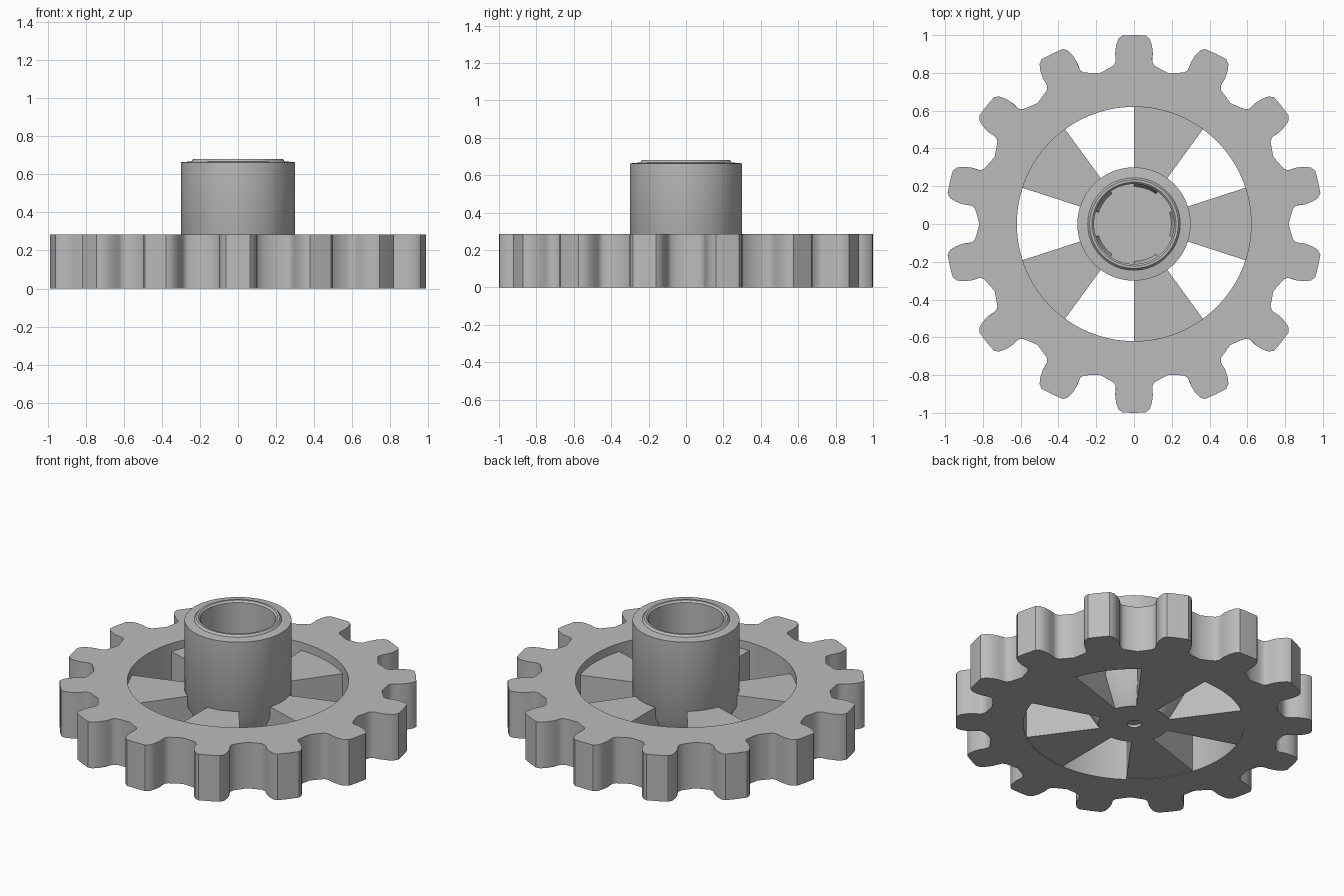
import bpy, bmesh, math
from math import sin, cos, pi, radians

cube = bpy.data.objects.get("Cube")
if cube:
    bpy.data.objects.remove(cube)

TEETH = 14
SPOKES = 5
RING_IN = 0.62
RING_TOP = 0.285
SPOKE_TOP = 0.235

grey = bpy.data.materials.new("plain_grey")
grey.use_nodes = True
colour = (0.5, 0.5, 0.5, 1)
grey.diffuse_color = colour
grey.node_tree.nodes["Principled BSDF"].inputs["Base Color"].default_value = colour


def finish(bm, name, bevel=0, segments=3, limit=50):
    """Turn a bmesh into a smooth-shaded object with optional rounded edges."""
    bmesh.ops.recalc_face_normals(bm, faces=bm.faces)
    mesh = bpy.data.meshes.new(name)
    bm.to_mesh(mesh)
    bm.free()
    mesh.materials.append(grey)
    ob = bpy.data.objects.new(name, mesh)
    bpy.context.collection.objects.link(ob)
    if bevel:
        mod = ob.modifiers.new("rounded_edges", "BEVEL")
        mod.width = bevel
        mod.segments = segments
        mod.limit_method = "ANGLE"
        mod.angle_limit = radians(limit)
    bpy.ops.object.select_all(action="DESELECT")
    ob.select_set(True)
    bpy.context.view_layer.objects.active = ob
    bpy.ops.object.shade_smooth_by_angle(angle=radians(35))
    return ob


# Toothed ring: half a tooth outline (sideways, radial), mirrored and repeated
half = [(0.062, 0.998), (0.083, 0.98), (0.095, 0.945), (0.1, 0.905), (0.096, 0.875),
        (0.098, 0.855), (0.109, 0.838), (0.13, 0.826), (0.182, 0.798)]
tooth = [(-s, r) for s, r in reversed(half)] + [(0, 1)] + half[:-1]
outer = []
for i in range(TEETH):
    a = pi / 2 - 2 * pi * i / TEETH
    for s, r in tooth:
        outer.append((r * cos(a) + s * sin(a), r * sin(a) - s * cos(a)))
count = len(outer)
start = pi / 2 + pi / TEETH
inner = [(RING_IN * cos(start - 2 * pi * k / count),
          RING_IN * sin(start - 2 * pi * k / count)) for k in range(count)]

bm = bmesh.new()
loops = [[bm.verts.new((x, y, z)) for x, y in ring]
         for ring, z in ((outer, 0), (outer, RING_TOP), (inner, RING_TOP), (inner, 0))]
for j in range(4):
    p, q = loops[j], loops[(j + 1) % 4]
    for k in range(count):
        n = (k + 1) % count
        bm.faces.new((p[k], p[n], q[n], q[k]))
finish(bm, "toothed_ring", bevel=0.02)

# Hub: lathe profile with tapered foot, chamfered rim, blind bore and centre dimple
profile = [(0, 0.02), (0.04, 0.02), (0.04, 0.003), (0.2, 0.003), (0.3, 0.17),
           (0.3, 0.663), (0.245, 0.668), (0.235, 0.68), (0.222, 0.68),
           (0.212, 0.67), (0.212, 0.1), (0, 0.1)]
bm = bmesh.new()
verts = [bm.verts.new((r, 0, z)) for r, z in profile]
edges = [bm.edges.new(pair) for pair in zip(verts, verts[1:])]
bmesh.ops.spin(bm, geom=verts + edges, cent=(0, 0, 0), axis=(0, 0, 1),
               angle=2 * pi, steps=64, use_duplicate=False)
bmesh.ops.remove_doubles(bm, verts=bm.verts, dist=0.0005)
finish(bm, "hub")

# Wedge spokes with radial sides, running from the hub into the ring
STEPS = 8
for i in range(SPOKES):
    mid = 2 * pi * i / SPOKES
    angles = [mid + radians(-18 + 36 * k / STEPS) for k in range(STEPS + 1)]
    bm = bmesh.new()
    rows = []
    for r, z in ((0.16, 0.003), (0.635, 0.003), (0.635, SPOKE_TOP), (0.25, SPOKE_TOP)):
        rows.append([bm.verts.new((r * cos(a), r * sin(a), z)) for a in angles])
    for j in range(4):
        p, q = rows[j], rows[(j + 1) % 4]
        for k in range(STEPS):
            bm.faces.new((p[k], p[k + 1], q[k + 1], q[k]))
    for end in (0, STEPS):
        bm.faces.new([row[end] for row in rows])
    finish(bm, f"spoke_{i + 1}")
